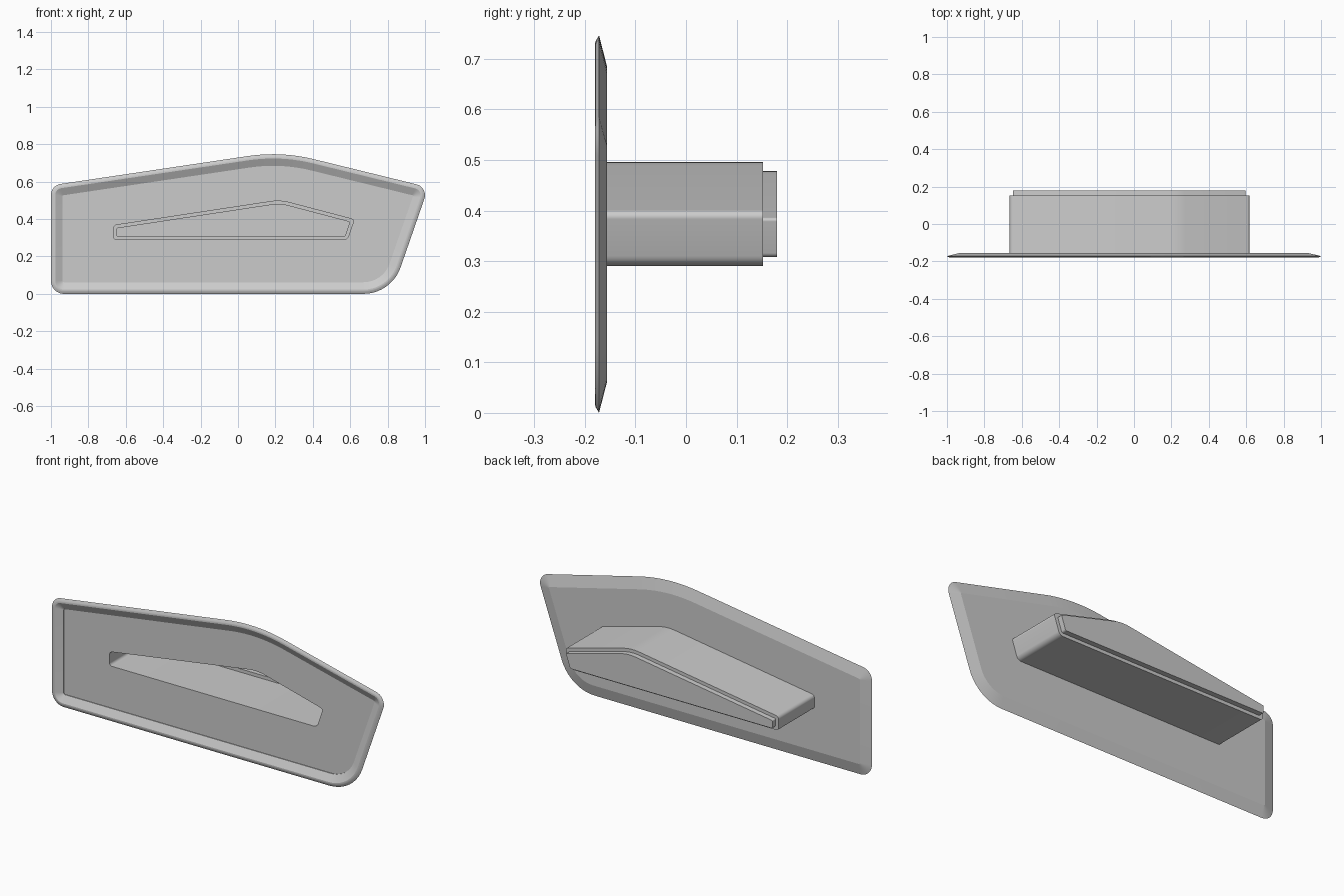
import bpy, bmesh, math
from mathutils import Vector

if "Cube" in bpy.data.objects:
    bpy.data.objects.remove(bpy.data.objects["Cube"])

SEG = 10


def outline(corners, inset=0.0):
    """Counter-clockwise (x, z, radius) corners, moved inward and filleted."""
    pts = [Vector(c[:2]) for c in corners]
    n = len(pts)
    out = []
    for i in range(n):
        d1 = (pts[i] - pts[i - 1]).normalized()
        d2 = (pts[(i + 1) % n] - pts[i]).normalized()
        n1, n2 = Vector((-d1.y, d1.x)), Vector((-d2.y, d2.x))
        mid = (n1 + n2).normalized()
        k = mid.dot(n1)
        r = max(corners[i][2] - inset, 0.006)
        centre = pts[i] + mid * ((inset + r) / k)
        a1 = math.atan2(-n1.y, -n1.x)
        turn = math.atan2(d1.x * d2.y - d1.y * d2.x, d1.dot(d2))
        for s in range(SEG + 1):
            a = a1 + turn * s / SEG
            out.append(centre + r * Vector((math.cos(a), math.sin(a))))
    return out


def loft(name, rings, closed=False, cap=False):
    """Skin a list of (outline, y) rings."""
    bm = bmesh.new()
    loops = [[bm.verts.new((p.x, y, p.y)) for p in o] for o, y in rings]
    pairs = list(zip(loops, loops[1:]))
    if closed:
        pairs.append((loops[-1], loops[0]))
    for a, b in pairs:
        for i in range(len(a)):
            j = (i + 1) % len(a)
            bm.faces.new((a[i], a[j], b[j], b[i]))
    if cap:
        bm.faces.new(loops[-1])
    bmesh.ops.recalc_face_normals(bm, faces=bm.faces)
    me = bpy.data.meshes.new(name)
    bm.to_mesh(me)
    bm.free()
    ob = bpy.data.objects.new(name, me)
    bpy.context.collection.objects.link(ob)
    bpy.ops.object.select_all(action='DESELECT')
    ob.select_set(True)
    bpy.context.view_layer.objects.active = ob
    bpy.ops.object.shade_smooth_by_angle(angle=math.radians(20))
    return ob


PLATE = [(-1, 0, 0.07), (0.82, 0, 0.21), (1.018, 0.57, 0.06),
         (0.23, 0.763, 0.91), (-1, 0.58, 0.06)]
POCKET = [(-0.665, 0.29, 0.015), (0.585, 0.29, 0.03), (0.621, 0.397, 0.014),
          (0.225, 0.501, 0.25), (-0.665, 0.366, 0.02)]
BACK = -0.156

# raised bezel around the edge
loft("bezel_rim", [(outline(PLATE, d), y) for d, y in
                   [(0, -0.172), (0.012, -0.179), (0.017, -0.18), (0.023, -0.18),
                    (0.062, -0.160), (0.062, BACK)]], closed=True)

# flat panel with the pocket opening
loft("face_panel", [(outline(PLATE, 0.062), BACK), (outline(POCKET), BACK)])

# hollow pocket with a stepped, closed back
loft("recess_pocket", [(outline(POCKET), BACK), (outline(POCKET), 0.152),
                       (outline(POCKET, 0.018), 0.152),
                       (outline(POCKET, 0.018), 0.18)], cap=True)
